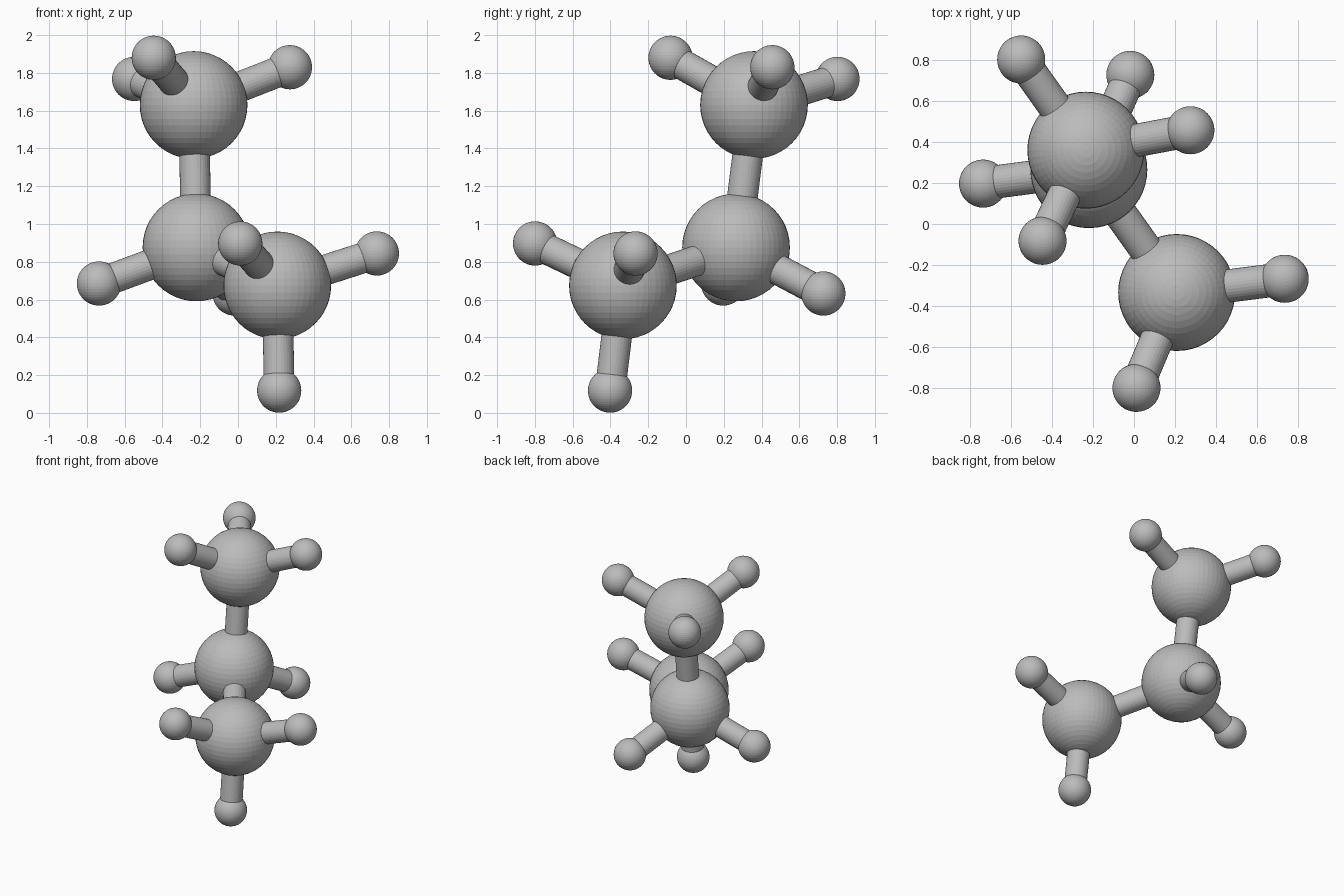
import bpy
from mathutils import Vector

cube = bpy.data.objects.get("Cube")
if cube:
    bpy.data.objects.remove(cube, do_unlink=True)

LARGE_RADIUS, SMALL_RADIUS, ROD_RADIUS = 0.285, 0.117, 0.081

grey = bpy.data.materials.new("plain_grey")
grey.use_nodes = True
grey.diffuse_color = (0.5, 0.5, 0.5, 1)
grey.node_tree.nodes["Principled BSDF"].inputs["Base Color"].default_value = (0.5, 0.5, 0.5, 1)


def finish(name):
    obj = bpy.context.object
    obj.name = name
    obj.data.materials.append(grey)
    return obj


def ball(name, centre, radius):
    bpy.ops.mesh.primitive_uv_sphere_add(segments=48, ring_count=24, radius=radius, location=centre)
    finish(name)


def rod(name, start, end):
    start, end = Vector(start), Vector(end)
    axis = end - start
    bpy.ops.mesh.primitive_cylinder_add(vertices=32, radius=ROD_RADIUS, depth=axis.length,
                                        location=(start + end) / 2)
    obj = finish(name)
    obj.rotation_euler = axis.to_track_quat("Z", "Y").to_euler()


# Large balls, each with the small balls attached to it
groups = {
    "top": ((-0.235, 0.36, 1.63),
            [(0.275, 0.457, 1.83), (-0.446, -0.082, 1.88), (-0.55, 0.802, 1.768)]),
    "middle": ((-0.22, 0.265, 0.876),
               [(-0.736, 0.197, 0.685), (-0.018, 0.727, 0.632)]),
    "front": ((0.208, -0.334, 0.675),
              [(0.735, -0.267, 0.844), (0.012, -0.799, 0.897), (0.218, -0.402, 0.118)]),
}

for group, (centre, ends) in groups.items():
    ball(f"{group}_large_ball", centre, LARGE_RADIUS)
    for i, end in enumerate(ends, 1):
        ball(f"{group}_small_ball_{i}", end, SMALL_RADIUS)
        rod(f"{group}_rod_{i}", centre, end)

# Rods joining the large balls
for other in ("top", "front"):
    rod(f"middle_to_{other}_rod", groups["middle"][0], groups[other][0])
